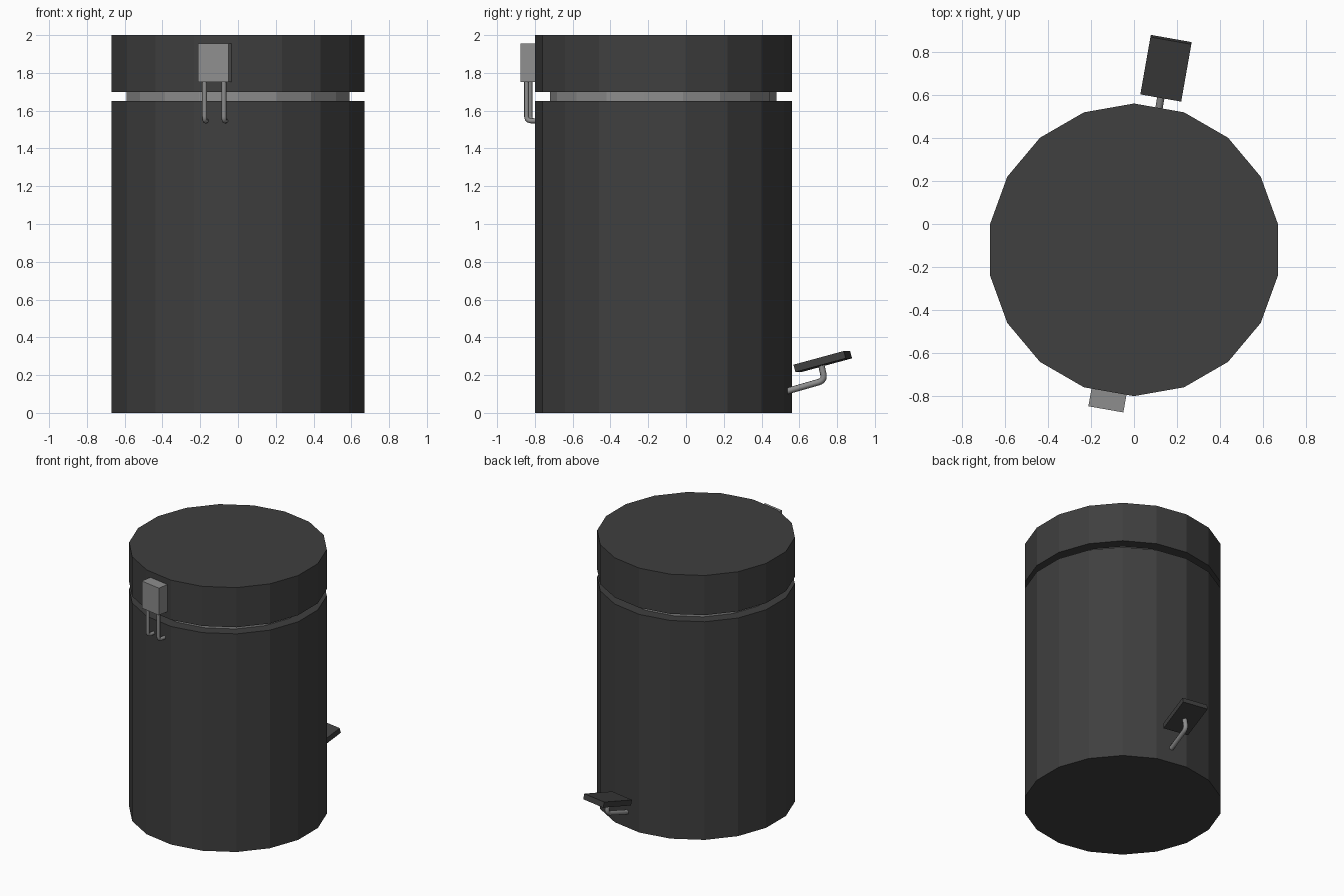
import bpy, math
from mathutils import Matrix, Vector

if "Cube" in bpy.data.objects:
    bpy.data.objects.remove(bpy.data.objects["Cube"])

CY = -0.12    # y of the bin's axis
R = 0.68      # outer radius of the 18-sided body


def material(name, v):
    m = bpy.data.materials.new(name)
    m.diffuse_color = (v, v, v, 1)
    m.use_nodes = True
    m.node_tree.nodes["Principled BSDF"].inputs["Base Color"].default_value = m.diffuse_color
    return m


DARK = material("dark_plastic", 0.05)
METAL = material("grey_metal", 0.27)


def finish(name, mat, smooth=False):
    ob = bpy.context.object
    ob.name = name
    ob.data.materials.append(mat)
    if smooth:
        bpy.ops.object.shade_smooth_by_angle(angle=math.radians(50))
    return ob


def drum(name, r, z0, z1, mat):
    bpy.ops.mesh.primitive_cylinder_add(vertices=18, radius=r, depth=z1 - z0,
                                        location=(0, CY, (z0 + z1) / 2))
    return finish(name, mat)


def side_frame(angle):
    # local y points outward from the axis, local x runs along the facet
    return Matrix.Translation((0, CY, 0)) @ Matrix.Rotation(math.radians(angle - 90), 4, 'Z')


def block(name, frame, centre, size, mat, tilt=0):
    bpy.ops.mesh.primitive_cube_add(size=1)
    ob = finish(name, mat)
    ob.matrix_world = (frame @ Matrix.Translation(centre)
                       @ Matrix.Rotation(math.radians(tilt), 4, 'X')
                       @ Matrix.Diagonal((*size, 1)))
    return ob


def bent_rod(name, frame, pts, radius, bend, mat):
    # three-point path with its middle corner rounded
    a, b, c = [Vector(p) for p in pts]
    p = b + (a - b).normalized() * bend
    q = b + (c - b).normalized() * bend
    path = [a]
    for i in range(6):
        t = i / 5
        path.append(p * (1 - t) ** 2 + b * 2 * t * (1 - t) + q * t * t)
    path.append(c)
    cu = bpy.data.curves.new(name, 'CURVE')
    cu.dimensions = '3D'
    cu.bevel_depth = radius
    cu.bevel_resolution = 2
    cu.use_fill_caps = True
    s = cu.splines.new('POLY')
    s.points.add(len(path) - 1)
    for pt, v in zip(s.points, path):
        pt.co = (*v, 1)
    ob = bpy.data.objects.new(name, cu)
    bpy.context.collection.objects.link(ob)
    ob.matrix_world = frame
    bpy.ops.object.select_all(action='DESELECT')
    ob.select_set(True)
    bpy.context.view_layer.objects.active = ob
    bpy.ops.object.convert(target='MESH')
    return finish(name, mat, smooth=True)


# bin body, recessed neck ring and lid
drum("bin_body", R, 0, 1.65, DARK)
drum("neck_ring", 0.60, 1.62, 1.73, METAL)
drum("lid", R, 1.70, 2.0, DARK)

# hinge box with two hooked rods on the front
front = side_frame(-100)
block("hinge_box", front, (0, 0.708, 1.853), (0.165, 0.09, 0.205), METAL)
for side in (-1, 1):
    bent_rod("hinge_rod", front,
             [(side * 0.052, 0.726, 1.78), (side * 0.052, 0.726, 1.546), (side * 0.052, 0.65, 1.546)],
             0.013, 0.025, METAL)

# foot pedal and its lever at the back
back = side_frame(80)
block("foot_pedal", back, (0, 0.857, 0.272), (0.193, 0.28, 0.04), DARK, tilt=15)
bent_rod("pedal_lever", back,
         [(0, 0.64, 0.108), (0, 0.868, 0.172), (0, 0.847, 0.262)],
         0.017, 0.035, METAL)
